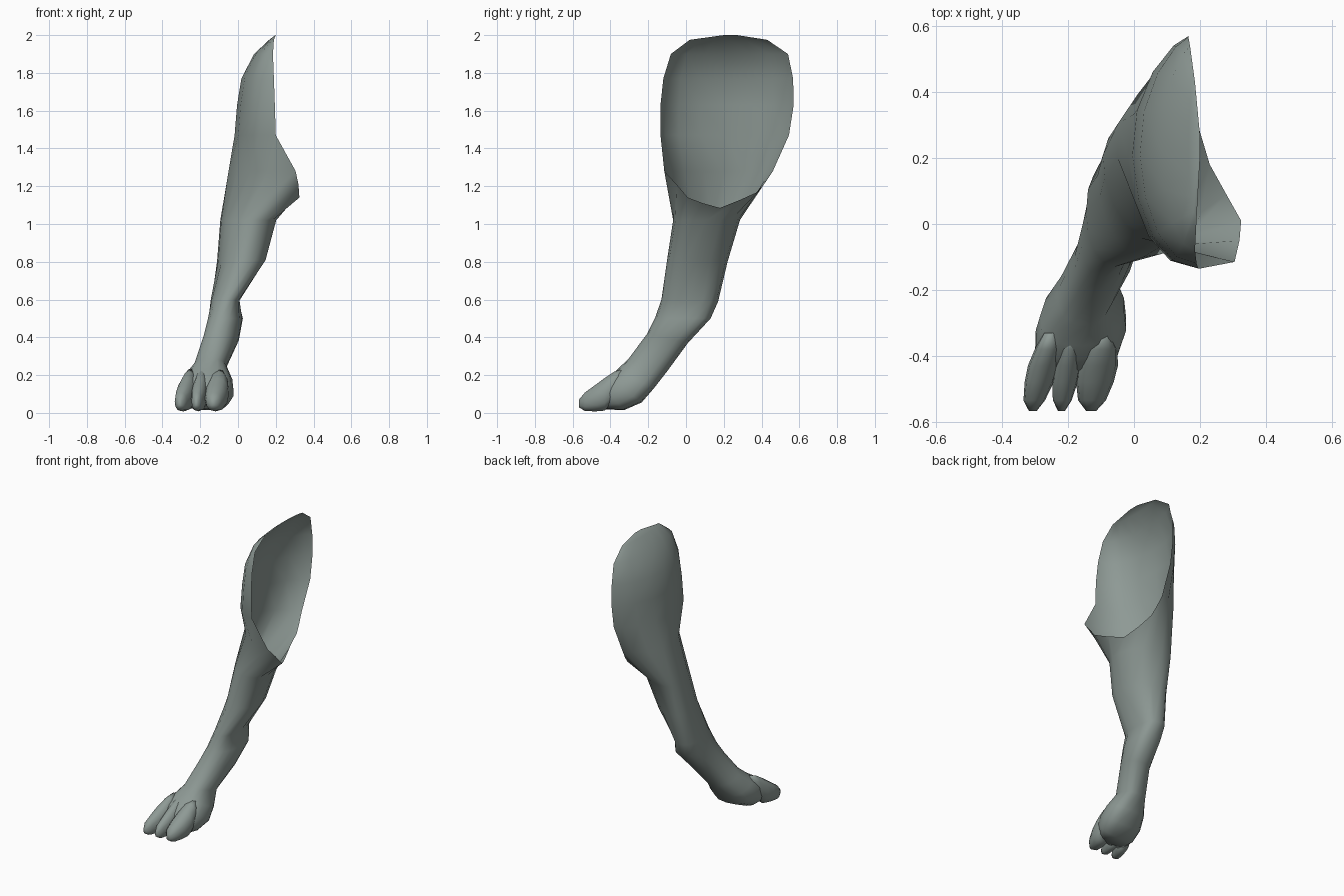
import bpy, bmesh, math
from mathutils import Vector

if "Cube" in bpy.data.objects:
    bpy.data.objects.remove(bpy.data.objects["Cube"])

mat = bpy.data.materials.new("grey green hide")
mat.diffuse_color = (0.27, 0.32, 0.30, 1)
mat.use_nodes = True
mat.node_tree.nodes["Principled BSDF"].inputs["Base Color"].default_value = mat.diffuse_color


def sp(v, e):
    return math.copysign(abs(v) ** e, v)


def arc(front, side, back, n, e=1.0, ef=None, eb=None):
    """n+1 points of a skewed half ellipse: front -> side -> back."""
    f, s, b = Vector(front), Vector(side), Vector(back)
    c = (f + b) / 2
    pts = []
    for i in range(n + 1):
        t = math.pi * i / n
        es = (ef if i < n / 2 else eb) or e
        pts.append(c + (f - b) / 2 * sp(math.cos(t), e)
                   + (s - c) * max(math.sin(t), 0) ** es)
    return pts


def finish(bm, name, recalc=False):
    if recalc:
        bmesh.ops.recalc_face_normals(bm, faces=bm.faces[:])
    me = bpy.data.meshes.new(name)
    bm.to_mesh(me)
    bm.free()
    me.materials.append(mat)
    for p in me.polygons:
        p.use_smooth = True
    ob = bpy.data.objects.new(name, me)
    bpy.context.collection.objects.link(ob)
    return ob


def skin(bm, a, b, closed):
    n = len(a)
    for k in range(n if closed else n - 1):
        j = (k + 1) % n
        bm.faces.new((a[k], a[j], b[j], b[k]))


H = 8  # sides per half ring
bm = bmesh.new()

# thigh: open half shell; z, front y, back y, front x, back x, outer x, outer y, front fullness
thigh = [
    (2.00, .20, .27, .200, .200, .197, .24, 1.0),
    (1.975, .02, .43, .190, .185, .165, .23, 1.0),
    (1.90, -.08, .54, .185, .170, .085, .22, 1.0),
    (1.77, -.12, .567, .190, .165, .018, .21, 1.0),
    (1.63, -.135, .57, .195, .165, -.005, .21, .95),
    (1.47, -.135, .545, .200, .165, -.018, .20, .85),
    (1.28, -.115, .46, .305, .160, -.050, .20, .75),
]
rows = []
for z, yf, yb, xf, xb, xo, yo, ef in thigh:
    pts = arc((xf, yf, z), (xo, yo, z), (xb, yb, z), H, 1.0, ef, 1.45)
    rows.append([bm.verts.new(p) for p in pts])
bm.faces.new(rows[0][::-1])
for a, b in zip(rows, rows[1:]):
    skin(bm, a, b, False)

# lower edge of the open rim, back to front
rim = [(.17, .42, 1.22), (.18, .38, 1.17), (.20, .28, 1.125), (.23, .18, 1.085),
       (.28, .09, 1.11), (.325, .01, 1.14), (.32, -.05, 1.21)]
prev = rows[-1] + [bm.verts.new(p) for p in rim]

# shank, hock and foot: front point, back point, outer x, inner x, skew y, squareness
leg = [
    ((.08, -.068, 1.02), (.01, .285, 1.02), -.088, .198, .03, .9),
    ((.03, -.100, .81), (-.03, .220, .80), -.105, .142, .02, .88),
    ((-.06, -.130, .60), (-.06, .170, .59), -.145, .008, .02, .85),
    ((-.09, -.165, .50), (-.05, .130, .50), -.155, .022, .02, .8),
    ((-.11, -.205, .42), (-.07, .010, .37), -.18, .002, 0, .88),
    ((-.14, -.305, .285), (-.12, -.100, .22), -.232, -.062, 0, .88),
    ((-.16, -.370, .225), (-.13, -.170, .13), -.282, -.030, 0, .82),
    ((-.17, -.410, .185), (-.14, -.235, .055), -.298, -.024, 0, .75),
    ((-.17, -.440, .15), (-.16, -.330, .014), -.300, -.045, 0, .75),
    ((-.18, -.455, .11), (-.18, -.440, .02), -.290, -.085, 0, .75),
]
for f, b, xl, xr, dy, e in leg:
    c = (Vector(f) + Vector(b)) / 2
    outer = arc(f, (xl, c.y + dy, c.z), b, H, e)
    inner = arc(b, (xr, c.y, c.z), f, H, e)
    ring = [bm.verts.new(p) for p in outer + inner[1:-1]]
    skin(bm, prev, ring, True)
    prev = ring
bm.faces.new(prev)
finish(bm, "hind_leg")


# toes: tapered lobes; base x, base half width, tip x
def toe(name, xa, wa, xb, n=12):
    bm = bmesh.new()
    prev = None
    #          y   along  width  low   high
    for y, s, w, lo, hi in [(-.33, 0, .45, .13, .235), (-.38, .15, .85, .06, .218),
                            (-.43, .4, 1, .012, .185), (-.48, .65, .92, .008, .148),
                            (-.535, .92, .68, .01, .108), (-.567, 1, .25, .03, .07)]:
        x = xa + (xb - xa) * s
        ring = []
        for i in range(n):
            t = 2 * math.pi * i / n
            ring.append(bm.verts.new((x + wa * w * sp(math.cos(t), .9), y,
                                      (lo + hi) / 2 + (hi - lo) / 2 * sp(math.sin(t), .9))))
        if prev:
            skin(bm, prev, ring, True)
        else:
            bm.faces.new(ring)
        prev = ring
    bm.faces.new(prev)
    finish(bm, name, True)


toe("outer_toe", -.252, .048, -.307)
toe("middle_toe", -.190, .042, -.220)
toe("inner_toe", -.098, .062, -.130)
